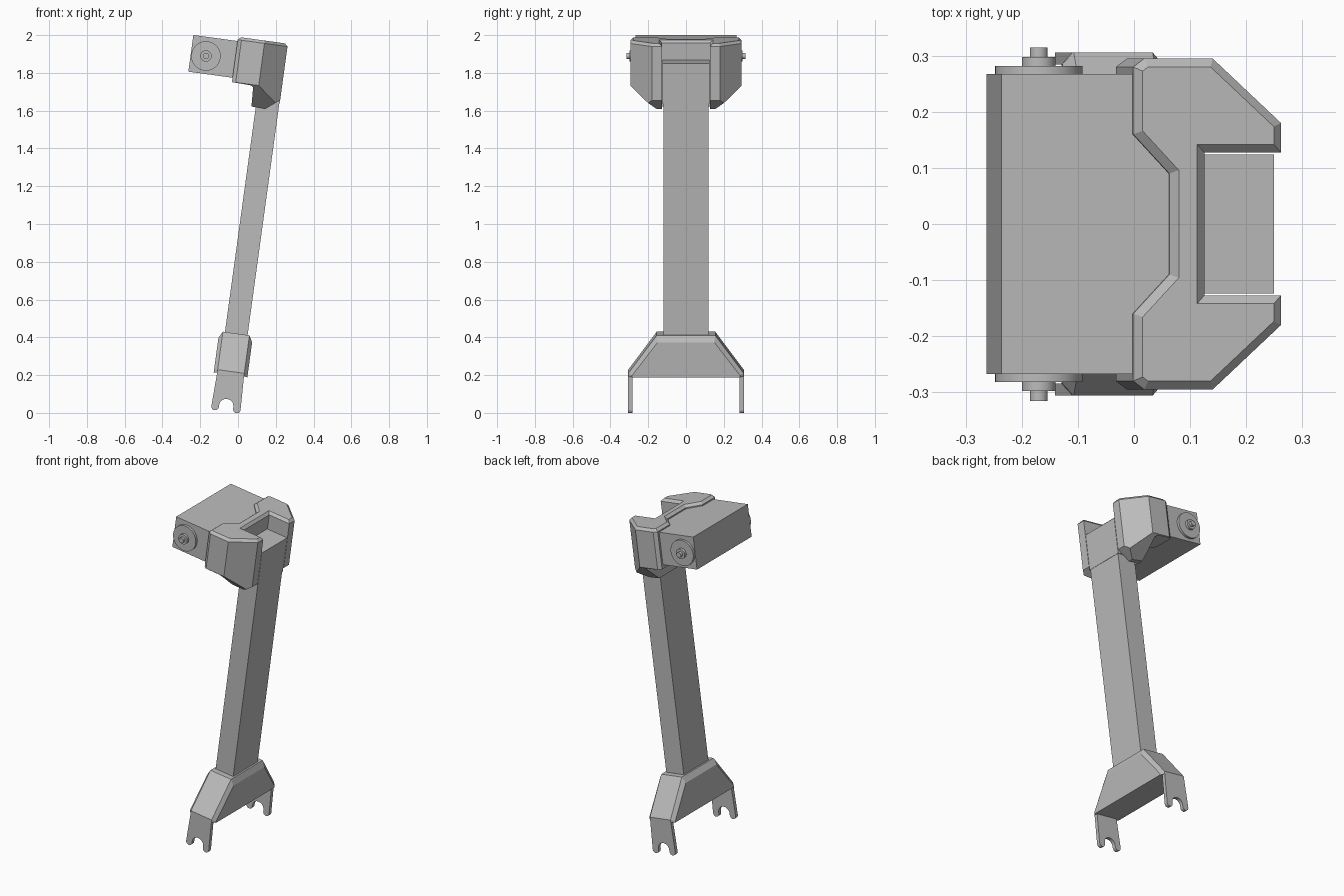
import bpy, bmesh, math
from mathutils import Matrix, Vector

cube = bpy.data.objects.get("Cube")
if cube:
    bpy.data.objects.remove(cube)

grey = bpy.data.materials.new("plain grey")
grey.use_nodes = True
colour = (0.5, 0.5, 0.5, 1)
grey.diffuse_color = colour
grey.node_tree.nodes["Principled BSDF"].inputs["Base Color"].default_value = colour

# The whole arm leans towards +x
LEAN = Matrix.Translation((0, 0, -0.003)) @ Matrix.Rotation(math.radians(7.8), 4, 'Y')
AXIS = -0.067  # fork and shaft centre line


def finish(name, bm):
    bmesh.ops.recalc_face_normals(bm, faces=bm.faces)
    mesh = bpy.data.meshes.new(name)
    bm.to_mesh(mesh)
    bm.free()
    mesh.materials.append(grey)
    obj = bpy.data.objects.new(name, mesh)
    bpy.context.collection.objects.link(obj)
    obj.matrix_world = LEAN
    return obj


def loft(bm, rings):
    """Skin matching rings of points and cap both ends."""
    loops = [[bm.verts.new(p) for p in ring] for ring in rings]
    n = len(loops[0])
    for a, b in zip(loops, loops[1:]):
        for i in range(n):
            j = (i + 1) % n
            bm.faces.new((a[i], a[j], b[j], b[i]))
    bm.faces.new(loops[0])
    return bm.faces.new(loops[-1])


def place(p, axis, t):
    a, b = p
    return {'X': (t, a, b), 'Y': (a, t, b), 'Z': (a, b, t)}[axis]


def prism(name, outline, axis, low, high, rim=0):
    bm = bmesh.new()
    cap = loft(bm, [[place(p, axis, t) for p in outline] for t in (low, high)])
    if rim:
        bmesh.ops.recalc_face_normals(bm, faces=bm.faces)
        bmesh.ops.bevel(bm, geom=list(cap.edges), offset=rim, segments=1,
                        affect='EDGES', profile=0.5)
    return finish(name, bm)


def box(name, x0, x1, half_y, z0, z1):
    return prism(name, [(x0, -half_y), (x1, -half_y), (x1, half_y), (x0, half_y)],
                 'Z', z0, z1)


def mirrored(half):
    """Close a half outline by mirroring its first coordinate."""
    return half + [(-a, b) for a, b in reversed(half)]


# Shaft, collar and head box
box("shaft", -0.127, -0.006, 0.12, 0.40, 1.70)
box("shaft_collar", -0.148, -0.004, 0.124, 1.652, 1.87)
box("head_box", -0.506, -0.15, 0.267, 1.757, 1.953)

# Bracket: plan outline trimmed by a side outline and a front outline
half_plan = [(-0.205, 0.09), (-0.27, 0.16), (-0.27, 0.28), (-0.25, 0.295),
             (-0.127, 0.295), (-0.004, 0.18), (-0.004, 0.127), (-0.142, 0.127)]
plan = half_plan + [(x, -y) for x, y in reversed(half_plan)]
bracket = prism("head_bracket", plan, 'Z', 1.5, 1.975, rim=0.015)

side = [(-0.4, 2.1), (0.1, 2.1), (0.1, 1.755), (-0.004, 1.673), (-0.077, 1.616),
        (-0.15, 1.62), (-0.155, 1.72), (-0.165, 1.73), (-0.4, 1.738)]
front = mirrored([(0.4, 2.1), (0.4, 1.82), (0.295, 1.735), (0.15, 1.612)])
for cutter in (prism("bracket_side_trim", side, 'Y', -0.5, 0.5),
               prism("bracket_front_trim", front, 'X', -0.6, 0.3)):
    cutter.hide_render = True
    cutter.hide_viewport = True
    trim = bracket.modifiers.new(cutter.name, 'BOOLEAN')
    trim.operation = 'INTERSECT'
    trim.solver = 'EXACT'
    trim.object = cutter

# Stepped pivots on both sides of the head box
for label, s in (("left", 1), ("right", -1)):
    for part, radius, reach in (("disc", 0.078, 0.282), ("ring", 0.03, 0.298),
                                ("pin", 0.016, 0.315)):
        bm = bmesh.new()
        depth = reach - 0.24
        spot = Matrix.Translation((-0.425, s * (reach - depth / 2), 1.852))
        bmesh.ops.create_cone(bm, cap_ends=True, segments=32, radius1=radius,
                              radius2=radius, depth=depth,
                              matrix=spot @ Matrix.Rotation(math.pi / 2, 4, 'X'))
        obj = finish(f"pivot_{part}_{label}", bm)
        bpy.ops.object.select_all(action='DESELECT')
        obj.select_set(True)
        bpy.context.view_layer.objects.active = obj
        bpy.ops.object.shade_smooth_by_angle(angle=math.radians(40))

# Fork yoke with chamfered faces
full = mirrored([(0.306, 0.2), (0.306, 0.215), (0.155, 0.418)])
inset = mirrored([(0.285, 0.196), (0.285, 0.207), (0.15, 0.383)])
bm = bmesh.new()
loft(bm, [[(AXIS + t, y, z) for y, z in ring]
          for t, ring in ((-0.09, inset), (-0.071, full), (0.071, full), (0.09, inset))])
finish("fork_yoke", bm)


# Fork legs with rounded prongs and a round notch
def arc(cx, cz, r, start, end, steps):
    angles = [math.radians(start + (end - start) * i / steps) for i in range(steps + 1)]
    return [(cx + r * math.cos(a), cz + r * math.sin(a)) for a in angles]


half_leg = [(0.071, 0.215)] + arc(0.058, 0.02, 0.02, 0, -180, 8) + arc(0, 0.03, 0.038, 0, 80, 6)
leg = [(AXIS + x, z) for x, z in mirrored(half_leg)]
for label, s in (("left", 1), ("right", -1)):
    prism(f"fork_leg_{label}", leg, 'Y', s * 0.284, s * 0.306)
